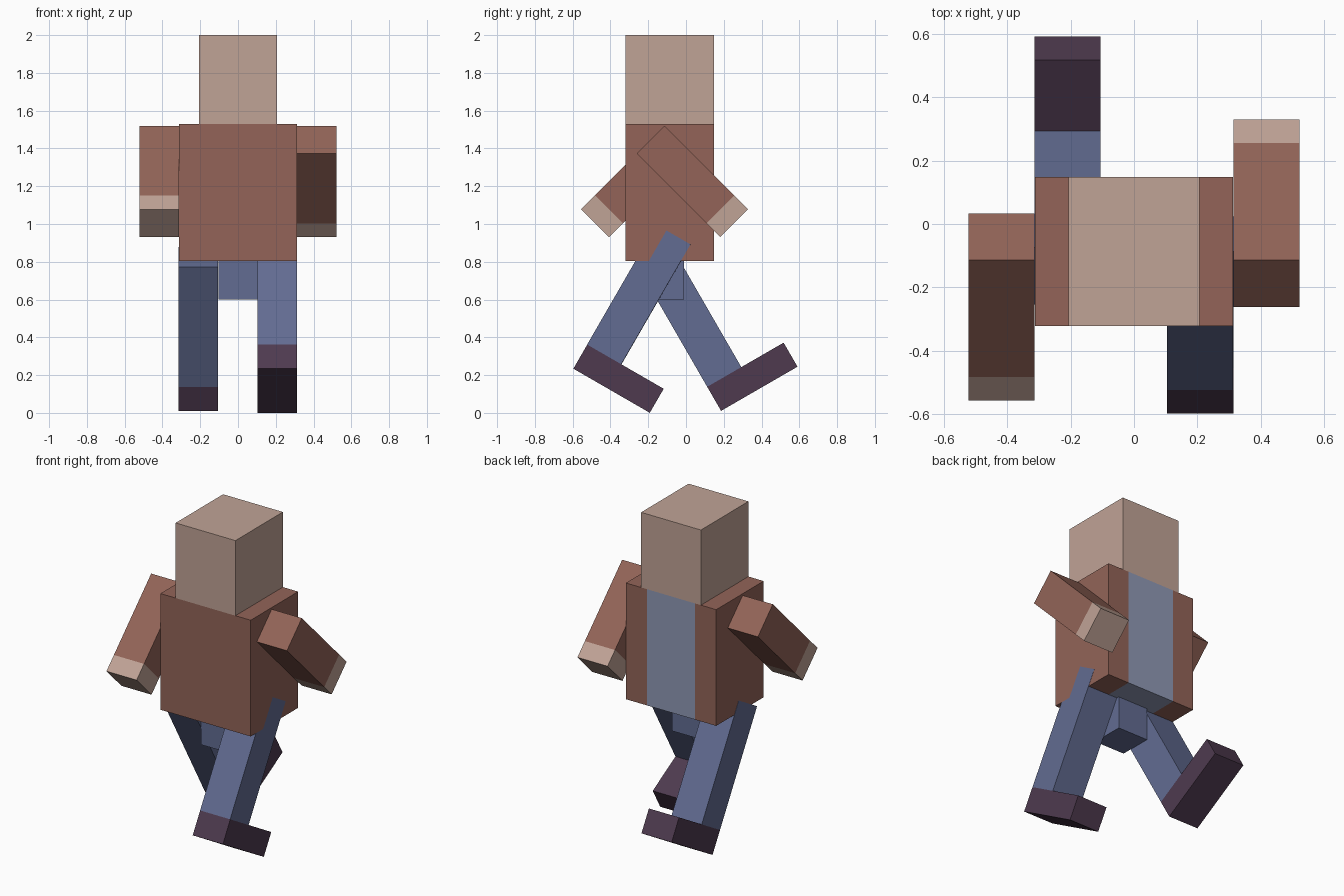
import bpy, bmesh, math
from mathutils import Matrix, Vector

if "Cube" in bpy.data.objects:
    bpy.data.objects.remove(bpy.data.objects["Cube"])


def material(name, rgb):
    """Flat colour from 0-255 sRGB, stored as linear."""
    lin = [(c / 255 / 12.92) if c < 11 else ((c / 255 + 0.055) / 1.055) ** 2.4 for c in rgb]
    m = bpy.data.materials.new(name)
    m.diffuse_color = (*lin, 1)
    m.use_nodes = True
    m.node_tree.nodes["Principled BSDF"].inputs["Base Color"].default_value = m.diffuse_color
    return m


SKIN = material("skin tan", (192, 163, 150))
BROWN = material("jacket brown", (147, 100, 88))
SHIRT = material("shirt light blue", (144, 153, 181))
DENIM = material("trouser blue", (98, 108, 146))
SHOE = material("shoe plum", (78, 58, 79))


def box(name, lo, hi, mat, origin=(0, 0, 0), tilt=0, yaw=0):
    """Box between two local corners, tilted about x at its origin."""
    lo, hi = Vector(lo), Vector(hi)
    bm = bmesh.new()
    bmesh.ops.create_cube(bm, size=1)
    for v in bm.verts:
        v.co = Vector(hi[i] if v.co[i] > 0 else lo[i] for i in range(3))
    me = bpy.data.meshes.new(name)
    bm.to_mesh(me)
    bm.free()
    me.materials.append(mat)
    ob = bpy.data.objects.new(name, me)
    ob.matrix_world = (Matrix.Translation(origin)
                       @ Matrix.Rotation(math.radians(tilt), 4, 'X')
                       @ Matrix.Rotation(math.radians(yaw), 4, 'Z'))
    bpy.context.collection.objects.link(ob)
    return ob


W = 0.1043   # half width of a limb

# Head, pelvis
box("head", (-0.207, -0.321, 1.53), (0.207, 0.148, 2.0), SKIN)
box("pelvis", (-W, -0.216, 0.6), (W, -0.01, 0.803), DENIM)

# Torso, cut lengthwise so a shirt stripe covers the +y side and the underside
torso = box("torso", (-0.3125, -0.321, 0.803), (0.3125, 0.148, 1.53), BROWN)
torso.data.materials.append(SHIRT)
bm = bmesh.new()
bm.from_mesh(torso.data)
STRIPE = 0.165
for x in (-STRIPE, STRIPE):
    bmesh.ops.bisect_plane(bm, geom=bm.verts[:] + bm.edges[:] + bm.faces[:],
                           plane_co=(x, 0, 0), plane_no=(1, 0, 0))
bm.normal_update()
for f in bm.faces:
    if abs(f.calc_center_median().x) < STRIPE and (f.normal.y > 0.5 or f.normal.z < -0.5):
        f.material_index = 1
bm.to_mesh(torso.data)
bm.free()

# Arms with hands: (side, x, shoulder y, swing)
for side, x, y, swing in (("right", 0.417, -0.187, 45), ("left", -0.417, -0.04, -45)):
    at = (x, y, 1.446)
    box(side + "_arm", (-W, -W, -0.521), (W, W, 0), BROWN, at, swing)
    box(side + "_hand", (-W, -W, -0.625), (W, W, -0.521), SKIN, at, swing)

# Legs with shoes, a hair proud of the torso sides
for side, x, y, z, swing, yaw in (("right", 0.2085, -0.066, 0.944, -30, -0.4),
                                  ("left", -0.2095, -0.164, 0.825, 30, 0)):
    at = (x, y, z)
    box(side + "_leg", (-W, -W, -0.733), (W, W, 0), DENIM, at, swing, yaw)
    box(side + "_shoe", (-W, -W, -0.88), (W, 0.363, -0.733), SHOE, at, swing)
